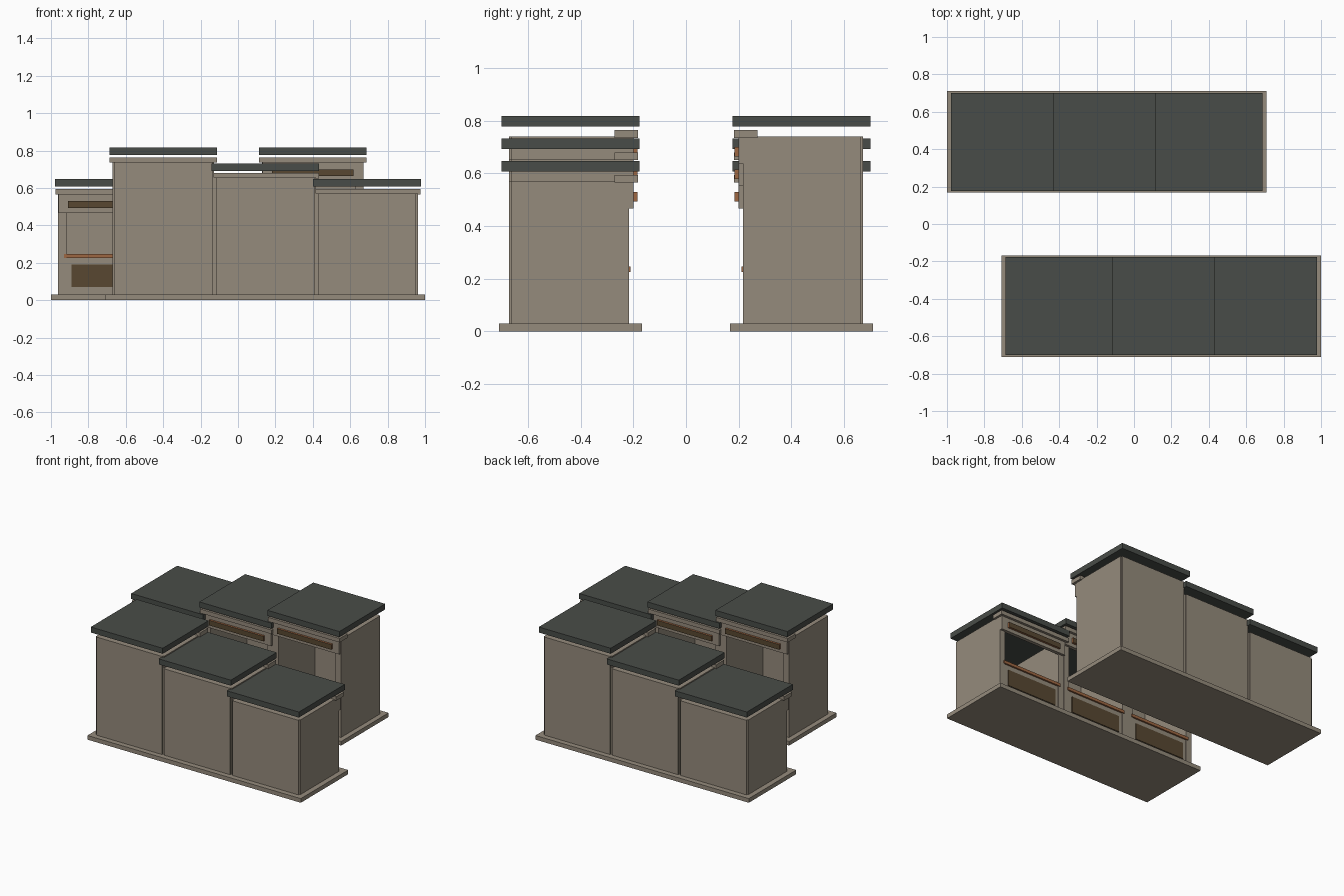
import bpy, bmesh
from mathutils import Matrix, Vector

if "Cube" in bpy.data.objects:
    bpy.data.objects.remove(bpy.data.objects["Cube"])


def material(name, rgb):
    m = bpy.data.materials.new(name)
    m.diffuse_color = (*rgb, 1)
    m.use_nodes = True
    m.node_tree.nodes["Principled BSDF"].inputs["Base Color"].default_value = m.diffuse_color
    return m


STONE = material("warm_stone", (0.300, 0.258, 0.202))
SLATE = material("dark_slate", (0.066, 0.073, 0.065))
WOOD = material("orange_wood", (0.340, 0.135, 0.055))
BROWN = material("dark_brown", (0.098, 0.064, 0.031))


def box(name, x0, x1, y0, y1, z0, z1, mat, rot, front_mat=None):
    """Box given by its extents in back-row space; rot turns it into its row."""
    bm = bmesh.new()
    bmesh.ops.create_cube(bm, size=1)
    for v in bm.verts:
        v.co = Vector((x0 + (v.co.x + .5) * (x1 - x0),
                       y0 + (v.co.y + .5) * (y1 - y0),
                       z0 + (v.co.z + .5) * (z1 - z0)))
    bm.normal_update()
    if front_mat:
        for f in bm.faces:
            if f.normal.y < -0.9:
                f.material_index = 1
    bm.transform(rot)
    me = bpy.data.meshes.new(name)
    bm.to_mesh(me)
    bm.free()
    me.materials.append(mat)
    if front_mat:
        me.materials.append(front_mat)
    ob = bpy.data.objects.new(name, me)
    bpy.context.collection.objects.link(ob)


def stall(cx, h, row, rot):
    """One stall, opening toward -y; h is the wall height."""
    def part(name, half, y0, y1, z0, z1, mat, front=None):
        box(f"{row}_{name}", cx - half, cx + half, y0, y1, z0, z1, mat, rot, front)

    # shell: side walls and back wall
    for side, s in (("left", -1), ("right", 1)):
        a, b = sorted((cx + s * 0.272, cx + s * 0.227))
        box(f"{row}_{side}_wall", a, b, 0.217, 0.662, 0.03, h, STONE, rot)
    part("back_wall", 0.263, 0.635, 0.672, 0.03, h, STONE)
    # counter with dark panel and wooden shelf
    part("counter", 0.228, 0.222, 0.255, 0.03, 0.226, STONE)
    part("counter_panel", 0.200, 0.216, 0.223, 0.072, 0.190, BROWN)
    part("counter_shelf", 0.240, 0.210, 0.285, 0.225, 0.246, WOOD)
    # fascia, sign board, lintel beam
    part("fascia", 0.270, 0.200, 0.225, h - 0.103, h - 0.003, STONE)
    part("sign_board", 0.218, 0.185, 0.201, h - 0.077, h - 0.040, WOOD, BROWN)
    part("lintel_beam", 0.287, 0.182, 0.272, h - 0.005, h + 0.024, STONE)
    # floating slab roof
    part("roof", 0.288, 0.176, 0.701, h + 0.037, h + 0.077, SLATE)


# two identical rows facing each other across the alley
for row, rot in (("back_row", Matrix.Identity(4)),
                 ("front_row", Matrix.Rotation(3.14159265, 4, 'Z'))):
    box(f"{row}_base", -1.0, 0.708, 0.168, 0.710, 0, 0.03, STONE, rot)
    for i in range(3):
        stall(-0.690 + 0.545 * i, 0.570 + 0.085 * i, row, rot)
